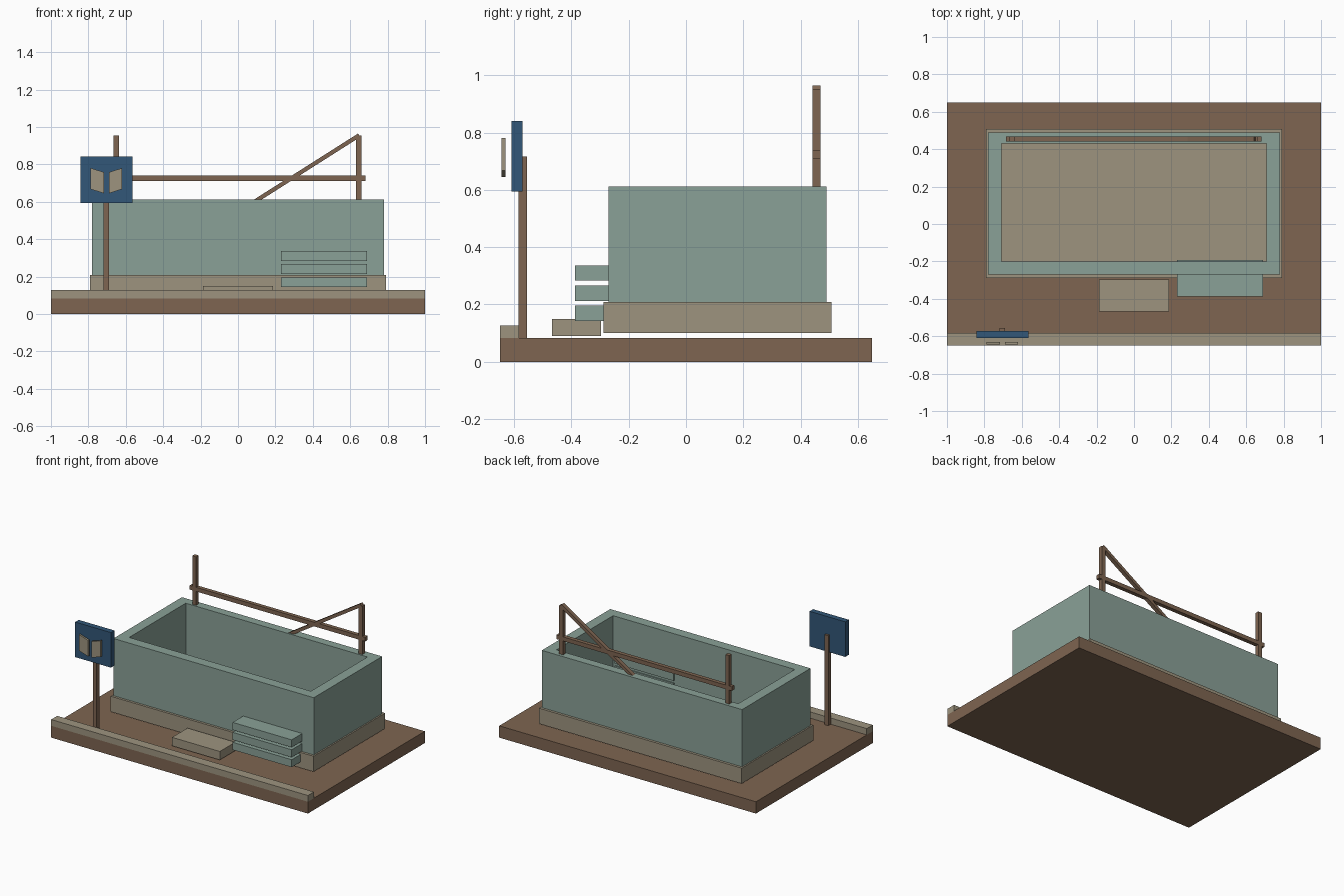
import bpy, bmesh, math
from mathutils import Matrix

cube = bpy.data.objects.get("Cube")
if cube:
    bpy.data.objects.remove(cube, do_unlink=True)


def material(name, rgb):
    linear = [((c / 255 + 0.055) / 1.055) ** 2.4 for c in rgb] + [1]
    mat = bpy.data.materials.new(name)
    mat.use_nodes = True
    mat.diffuse_color = linear
    mat.node_tree.nodes["Principled BSDF"].inputs["Base Color"].default_value = linear
    return mat


BROWN = material("wood brown", (126, 101, 81))
TAN = material("stone tan", (157, 148, 127))
TEAL = material("pale teal", (138, 161, 151))
BLUE = material("sign blue", (50, 87, 120))


def add_object(name, bm, mat):
    bmesh.ops.recalc_face_normals(bm, faces=bm.faces)
    mesh = bpy.data.meshes.new(name)
    bm.to_mesh(mesh)
    bm.free()
    mesh.materials.append(mat)
    obj = bpy.data.objects.new(name, mesh)
    bpy.context.collection.objects.link(obj)
    return obj


def box(name, mat, xs, ys, zs, shear=0):
    """Box spanning three ranges; shear slants its top and bottom along x."""
    bm = bmesh.new()
    bmesh.ops.create_cube(bm, size=1)
    for v in bm.verts:
        x, y, z = v.co
        v.co = [r[0] + (t + 0.5) * (r[1] - r[0]) for r, t in zip((xs, ys, zs), (x, y, z))]
        v.co.z += shear * x
    return add_object(name, bm, mat)


def frame(name, mat, outer, inner, zs):
    """Open rectangular wall ring; rectangles are x half-width, y min, y max."""
    bm = bmesh.new()
    rings = []
    for w, y0, y1 in (outer, inner):
        for z in zs:
            rings.append([bm.verts.new((x, y, z)) for x, y in
                          ((-w, y0), (w, y0), (w, y1), (-w, y1))])
    out_low, out_top, in_low, in_top = rings
    for a, b in ((out_low, out_top), (out_top, in_top), (in_top, in_low), (in_low, out_low)):
        for i in range(4):
            j = (i + 1) % 4
            bm.faces.new((a[i], a[j], b[j], b[i]))
    return add_object(name, bm, mat)


# Ground and masonry
box("ground_slab", BROWN, (-1, 1), (-0.65, 0.65), (0, 0.083))
box("front_curb", TAN, (-1, 1), (-0.65, -0.583), (0.083, 0.127))
box("plinth", TAN, (-0.79, 0.79), (-0.288, 0.508), (0.10, 0.209))
box("entry_slab", TAN, (-0.186, 0.186), (-0.468, -0.297), (0.09, 0.15))

# Open-topped walls
frame("walls", TEAL, (0.78, -0.271, 0.49), (0.708, -0.2, 0.43), (0.209, 0.612))

# Stacked slabs running through the front wall
for i in range(3):
    z = 0.143 + 0.07 * i
    box(f"stacked_slab_{i + 1}", TEAL, (0.23, 0.69), (-0.388, -0.192), (z, z + 0.053))

# Timber frame on the back wall
beam_y = (0.441, 0.469)
for side, x in (("right", -0.65), ("left", 0.645)):
    box(f"{side}_back_post", BROWN, (x - 0.015, x + 0.015), beam_y, (0.6, 0.953))
box("back_rail", BROWN, (-0.685, 0.682), beam_y, (0.71, 0.739))
brace = box("diagonal_brace", BROWN, (-0.335, 0.335), beam_y, (-0.011, 0.011))
brace.data.transform(Matrix.Translation((0.365, 0, 0.776)) @ Matrix.Rotation(-math.radians(32.4), 4, "Y"))

# Sign with an open book emblem
box("sign_post", BROWN, (-0.72, -0.691), (-0.585, -0.555), (0.083, 0.717))
box("sign_board", BLUE, (-0.841, -0.563), (-0.61, -0.571), (0.594, 0.841))
for side, x, slant in (("right", -0.752, -0.023), ("left", -0.655, 0.023)):
    box(f"{side}_book_page", TAN, (x - 0.036, x + 0.036), (-0.645, -0.631),
        (0.656, 0.769), slant)
